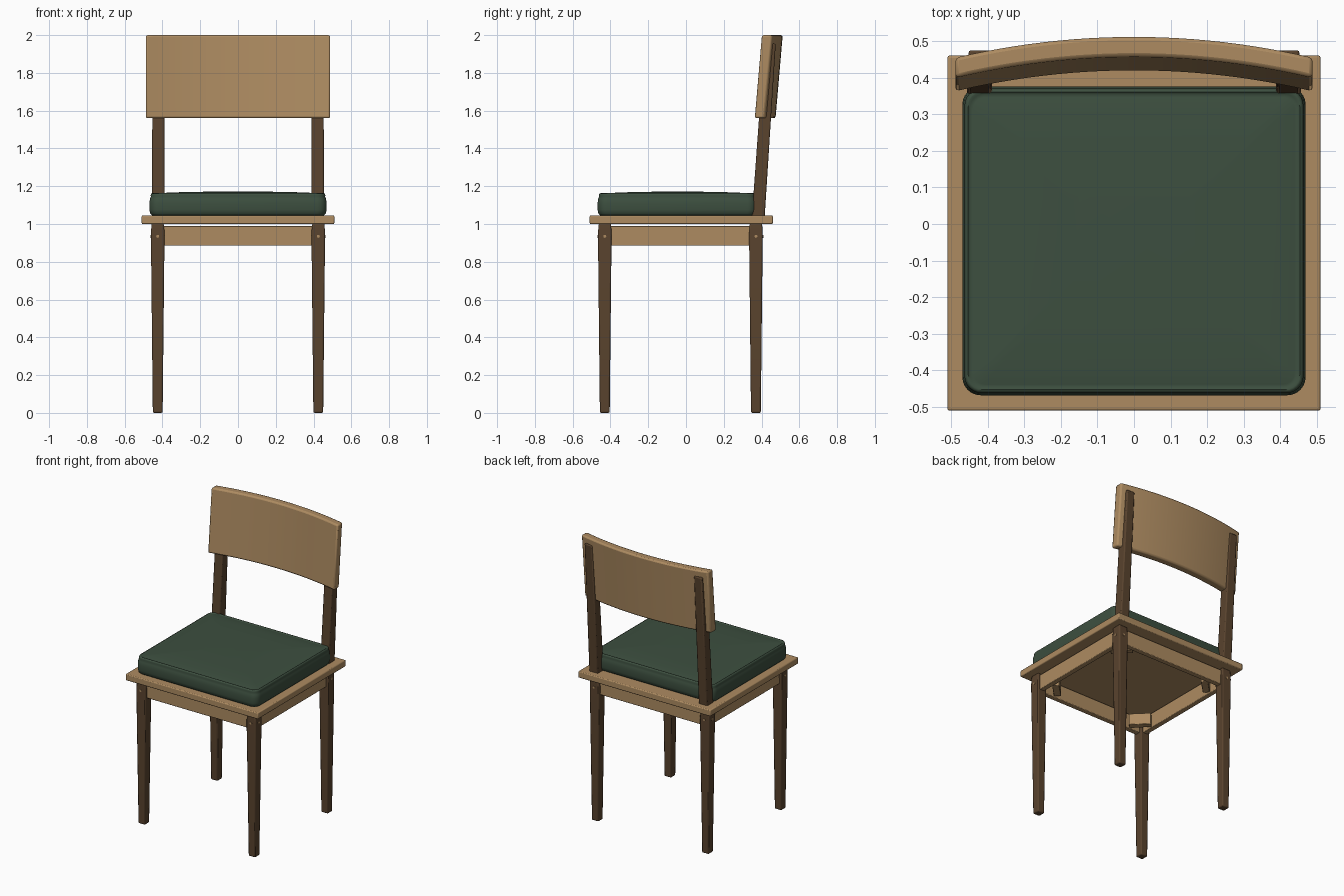
import bpy
import bmesh
import math
from mathutils import Matrix, Vector

old = bpy.data.objects.get("Cube")
if old:
    bpy.data.objects.remove(old, do_unlink=True)


def material(name, rgb):
    m = bpy.data.materials.new(name)
    m.use_nodes = True
    m.diffuse_color = (*rgb, 1)
    m.node_tree.nodes["Principled BSDF"].inputs["Base Color"].default_value = (*rgb, 1)
    return m


OAK = material("light oak", (0.42, 0.26, 0.12))
WALNUT = material("dark walnut", (0.10, 0.056, 0.027))
FABRIC = material("green fabric", (0.046, 0.078, 0.05))


def finish(name, bm, mat, bevel=0.0, angle=35):
    """Turn a bmesh into a shaded object, with optional softened edges."""
    bmesh.ops.recalc_face_normals(bm, faces=bm.faces)
    mesh = bpy.data.meshes.new(name)
    bm.to_mesh(mesh)
    bm.free()
    mesh.materials.append(mat)
    ob = bpy.data.objects.new(name, mesh)
    bpy.context.collection.objects.link(ob)
    if bevel:
        mod = ob.modifiers.new("soft edges", "BEVEL")
        mod.width, mod.segments = bevel, 2
        mod.limit_method, mod.angle_limit = "ANGLE", math.radians(50)
    bpy.ops.object.select_all(action="DESELECT")
    ob.select_set(True)
    bpy.context.view_layer.objects.active = ob
    bpy.ops.object.shade_smooth_by_angle(angle=math.radians(angle))
    return ob


def box(name, lo, hi, mat, bevel):
    lo, hi = Vector(lo), Vector(hi)
    bm = bmesh.new()
    bmesh.ops.create_cube(bm, size=1, matrix=Matrix.Translation((lo + hi) / 2)
                          @ Matrix.Diagonal((*(hi - lo), 1)))
    return finish(name, bm, mat, bevel)


def loft(bm, rings):
    """Skin a list of equal-length point rings and cap both ends."""
    loops = [[bm.verts.new(p) for p in ring] for ring in rings]
    for a, b in zip(loops, loops[1:]):
        for i in range(len(a)):
            j = (i + 1) % len(a)
            bm.faces.new((a[i], a[j], b[j], b[i]))
    bm.faces.new(loops[0][::-1])
    bm.faces.new(loops[-1])


def square(x, y, z, half):
    return [(x + sx * half, y + sy * half, z)
            for sx, sy in ((-1, -1), (1, -1), (1, 1), (-1, 1))]


LEG_X, FRONT_Y, BACK_Y = 0.425, -0.43, 0.37
SIDES = (("left", 1), ("right", -1))
ENDS = (("front", FRONT_Y, -1), ("back", BACK_Y, 1))

# Seat board
box("seat_board", (-0.51, -0.51, 1.0), (0.51, 0.46, 1.045), OAK, 0.006)

# Tapered legs, their dowel plugs and the diagonal corner braces
for side, sx in SIDES:
    for end, y, sy in ENDS:
        x = sx * LEG_X
        bm = bmesh.new()
        loft(bm, [square(x, y, z, h) for z, h in
                  ((0, 0.026), (0.94, 0.036), (1.002, 0.033))])
        finish(f"{end}_{side}_leg", bm, WALNUT, 0.007)

        bm = bmesh.new()
        for axis, pos in (("X", (x, y + sy * 0.036, 0.935)),
                          ("Y", (x + sx * 0.036, y, 0.935))):
            bmesh.ops.create_cone(
                bm, cap_ends=True, segments=12, radius1=0.008, radius2=0.008, depth=0.006,
                matrix=Matrix.Translation(pos) @ Matrix.Rotation(math.pi / 2, 4, axis))
        finish(f"{end}_{side}_dowel_plugs", bm, OAK)

        bm = bmesh.new()
        bmesh.ops.create_cube(
            bm, size=1, matrix=Matrix.Translation((x - sx * 0.08, y - sy * 0.08, 0.93))
            @ Matrix.Rotation(-sx * sy * math.pi / 4, 4, "Z")
            @ Matrix.Diagonal((0.14, 0.045, 0.08, 1)))
        finish(f"{end}_{side}_corner_brace", bm, OAK, 0.004)

# Aprons between the legs
for end, y, sy in ENDS:
    ys = sorted((y + sy * 0.018, y - sy * 0.018))
    box(f"{end}_apron", (-0.4, ys[0], 0.885), (0.4, ys[1], 0.99), OAK, 0.004)
for side, sx in SIDES:
    xs = sorted((sx * (LEG_X + 0.018), sx * (LEG_X - 0.018)))
    box(f"{side}_apron", (xs[0], -0.405, 0.885), (xs[1], 0.345, 0.99), OAK, 0.004)

# Back posts leaning to the rear
for side, sx in SIDES:
    bm = bmesh.new()
    loft(bm, [square(sx * 0.422, y, z, h) for y, z, h in
              ((0.382, 1.03, 0.034), (0.445, 1.955, 0.03))])
    finish(f"{side}_back_post", bm, WALNUT, 0.007)

# Bowed backrest panel
bm = bmesh.new()
rings = []
STEPS = 24
for i in range(STEPS + 1):
    t = 2 * i / STEPS - 1
    bow = 0.057 * (1 - t * t)
    rings.append([(0.488 * t, y + bow, z) for y, z in
                  ((0.362, 1.56), (0.417, 1.56), (0.455, 2.0), (0.4, 2.0))])
loft(bm, rings)
finish("backrest", bm, OAK, 0.01)


# Seat cushion with rounded corners and a piped top edge
def rounded_rect(inset, z, corner=0.05, steps=6):
    hx, hy, cy = 0.469 - inset, 0.422 - inset, -0.046
    r = max(corner - inset * 0.6, 0.02)
    pts = []
    for q in range(4):
        sx, sy = ((1, 1), (-1, 1), (-1, -1), (1, -1))[q]
        for k in range(steps + 1):
            a = (q + k / steps) * math.pi / 2
            pts.append((sx * (hx - r) + r * math.cos(a),
                        cy + sy * (hy - r) + r * math.sin(a), z))
    return pts


profile = ((0.014, 1.045), (0.004, 1.055), (0.0, 1.075), (0.0, 1.11), (0.003, 1.135),
           (0.008, 1.145), (0.006, 1.152), (0.01, 1.161), (0.016, 1.163), (0.021, 1.158),
           (0.03, 1.16), (0.08, 1.165), (0.18, 1.169), (0.3, 1.171))
bm = bmesh.new()
loft(bm, [rounded_rect(i, z) for i, z in profile])
finish("seat_cushion", bm, FABRIC, angle=60)
